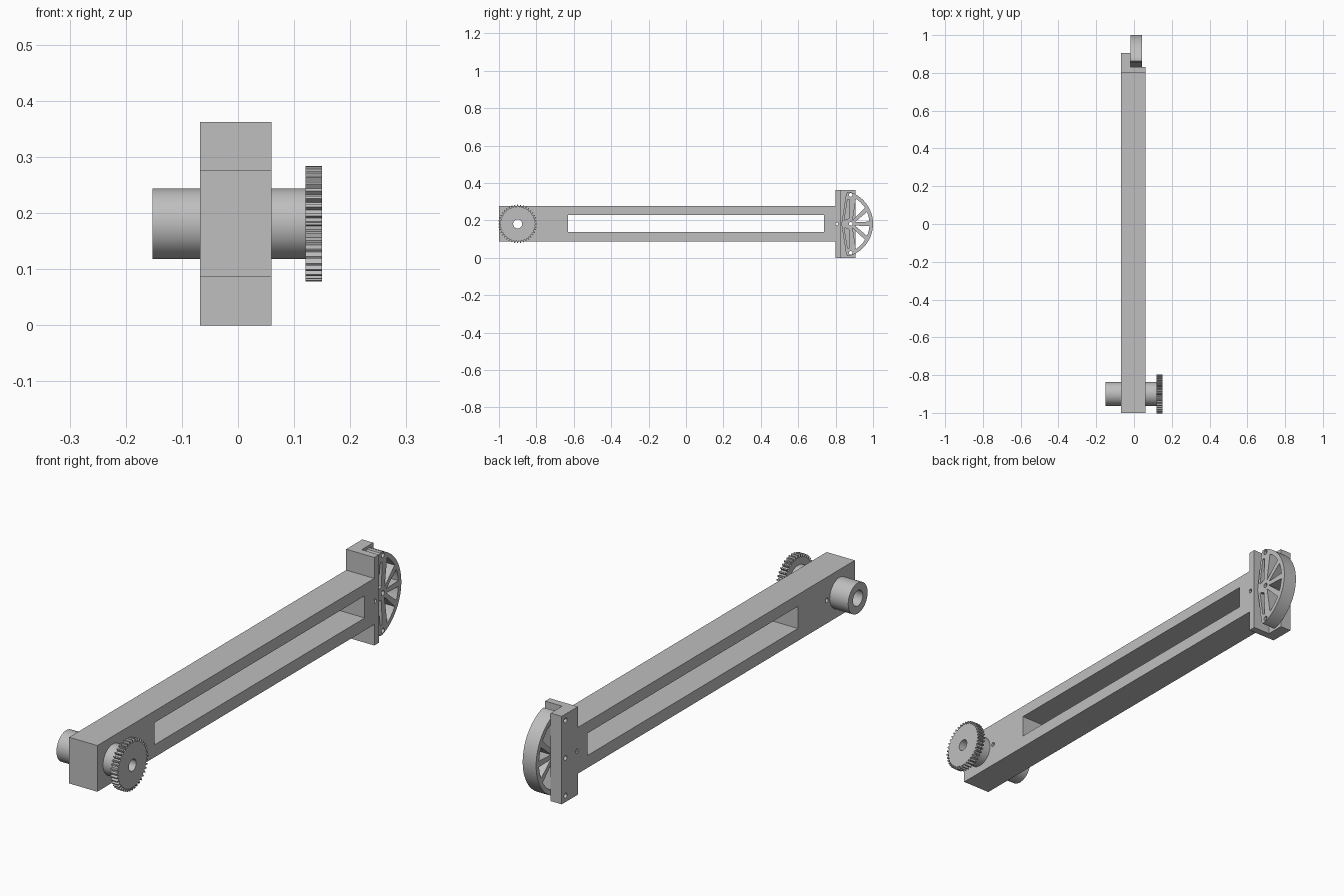
import bpy
import bmesh
from math import sin, cos, pi, radians, sqrt

if "Cube" in bpy.data.objects:
    bpy.data.objects.remove(bpy.data.objects["Cube"])

MID = 0.181            # height of the arm's axis
AXLE_Y = -0.9
HUB_Y = 0.88
LEFT, RIGHT = -0.068, 0.06   # side faces of the arm

grey = bpy.data.materials.new("machined_grey")
grey.use_nodes = True
grey.diffuse_color = (0.52, 0.52, 0.52, 1)
grey.node_tree.nodes["Principled BSDF"].inputs["Base Color"].default_value = grey.diffuse_color


def circle(y, z, r, n=48):
    return [(y + r * cos(2 * pi * i / n), z + r * sin(2 * pi * i / n)) for i in range(n)]


def rect(y0, y1, z0, z1):
    return [(y0, z0), (y1, z0), (y1, z1), (y0, z1)]


def prisms(name, profiles, x0, x1):
    """Extrude side profiles (y, z) along x into one object."""
    bm = bmesh.new()
    for profile in profiles:
        face = bm.faces.new([bm.verts.new((x0, y, z)) for y, z in profile])
        ext = bmesh.ops.extrude_face_region(bm, geom=[face])
        moved = [v for v in ext["geom"] if isinstance(v, bmesh.types.BMVert)]
        bmesh.ops.translate(bm, verts=moved, vec=(x1 - x0, 0, 0))
    bmesh.ops.recalc_face_normals(bm, faces=bm.faces)
    mesh = bpy.data.meshes.new(name)
    bm.to_mesh(mesh)
    bm.free()
    mesh.materials.append(grey)
    obj = bpy.data.objects.new(name, mesh)
    bpy.context.collection.objects.link(obj)
    return obj


def part(name, profile, x0, x1, cuts=()):
    """A solid prism with openings cut right through it, softly shaded."""
    obj = prisms(name, [profile], x0, x1)
    if cuts:
        cutter = prisms("cutter", cuts, x0 - 0.05, x1 + 0.05)
        cutter.hide_render = True
        mod = obj.modifiers.new("openings", "BOOLEAN")
        mod.operation, mod.solver, mod.object = "DIFFERENCE", "EXACT", cutter
        graph = bpy.context.evaluated_depsgraph_get()
        mesh = bpy.data.meshes.new_from_object(obj.evaluated_get(graph))
        obj.modifiers.clear()
        obj.data = mesh
        bpy.data.objects.remove(cutter)
    obj.data.polygons.foreach_set("use_smooth", [True] * len(obj.data.polygons))
    obj.data.set_sharp_from_angle(angle=radians(25))
    return obj


# Long slotted arm with axle bore and pin hole
part("arm", rect(-1, 0.8, 0.086, 0.276), LEFT, RIGHT,
     [rect(-0.63, 0.738, 0.137, 0.228), circle(AXLE_Y, MID, 0.032),
      circle(-0.818, MID, 0.009, 16)])

# Axle bosses on both sides
part("left_facing_boss", circle(AXLE_Y, MID, 0.063), RIGHT, 0.12,
     [circle(AXLE_Y, MID, 0.024)])
part("right_facing_boss", circle(AXLE_Y, MID, 0.063), -0.152, LEFT,
     [circle(AXLE_Y, MID, 0.032)])

# Toothed gear
TEETH = 40
teeth = []
for i in range(TEETH):
    for step, r in ((-0.28, 0.092), (-0.14, 0.103), (0.14, 0.103), (0.28, 0.092)):
        a = 2 * pi * (i + step) / TEETH
        teeth.append((AXLE_Y + r * cos(a), MID + r * sin(a)))
part("gear", teeth, 0.12, 0.15, [circle(AXLE_Y, MID, 0.024)])

# L-shaped end bracket: cross wall plus a side cheek
screws = [circle(HUB_Y, MID + dz, 0.01, 16) for dz in (-0.155, 0, 0.155)]
part("bracket_wall", rect(0.8, 0.83, 0, 2 * MID), LEFT, RIGHT,
     [circle(0.805, MID, 0.009, 16)])
part("bracket_cheek", rect(0.83, 0.905, 0, 2 * MID), LEFT, -0.018, screws)

# Spoked sector wheel: large arc with a shallow pointed back
ARC_Y, ARC_R, RIM_R = 0.82, 0.18, 0.161
outline = [(ARC_Y + ARC_R * cos(a), MID + ARC_R * sin(a))
           for a in (radians(-72 + 4 * i) for i in range(37))]
outline += [(0.862, MID + 0.171), (0.856, MID + 0.16), (0.831, MID),
            (0.856, MID - 0.16), (0.862, MID - 0.171)]


def window(a0, a1):
    """Wedge opening between two spokes, bounded outside by the rim."""
    pts = []
    for i in range(9):
        a = radians(a0 + (a1 - a0) * i / 8)
        off = HUB_Y - ARC_Y
        r = -off * cos(a) + sqrt(RIM_R ** 2 - (off * sin(a)) ** 2)
        pts.append((HUB_Y + r * cos(a), MID + r * sin(a)))
    mid = radians((a0 + a1) / 2)
    return pts + [(HUB_Y + 0.024 * cos(mid), MID + 0.024 * sin(mid))]


windows = []
for s in (1, -1):
    windows += [window(s * 7, s * 36), window(s * 48, s * 78)]
    # Narrow openings behind the hub
    windows.append([(0.846, MID + s * 0.02), (0.872, MID + s * 0.03),
                    (0.874, MID + s * 0.13), (0.864, MID + s * 0.13)])
part("sector_wheel", outline, -0.018, 0.043, windows + screws)
